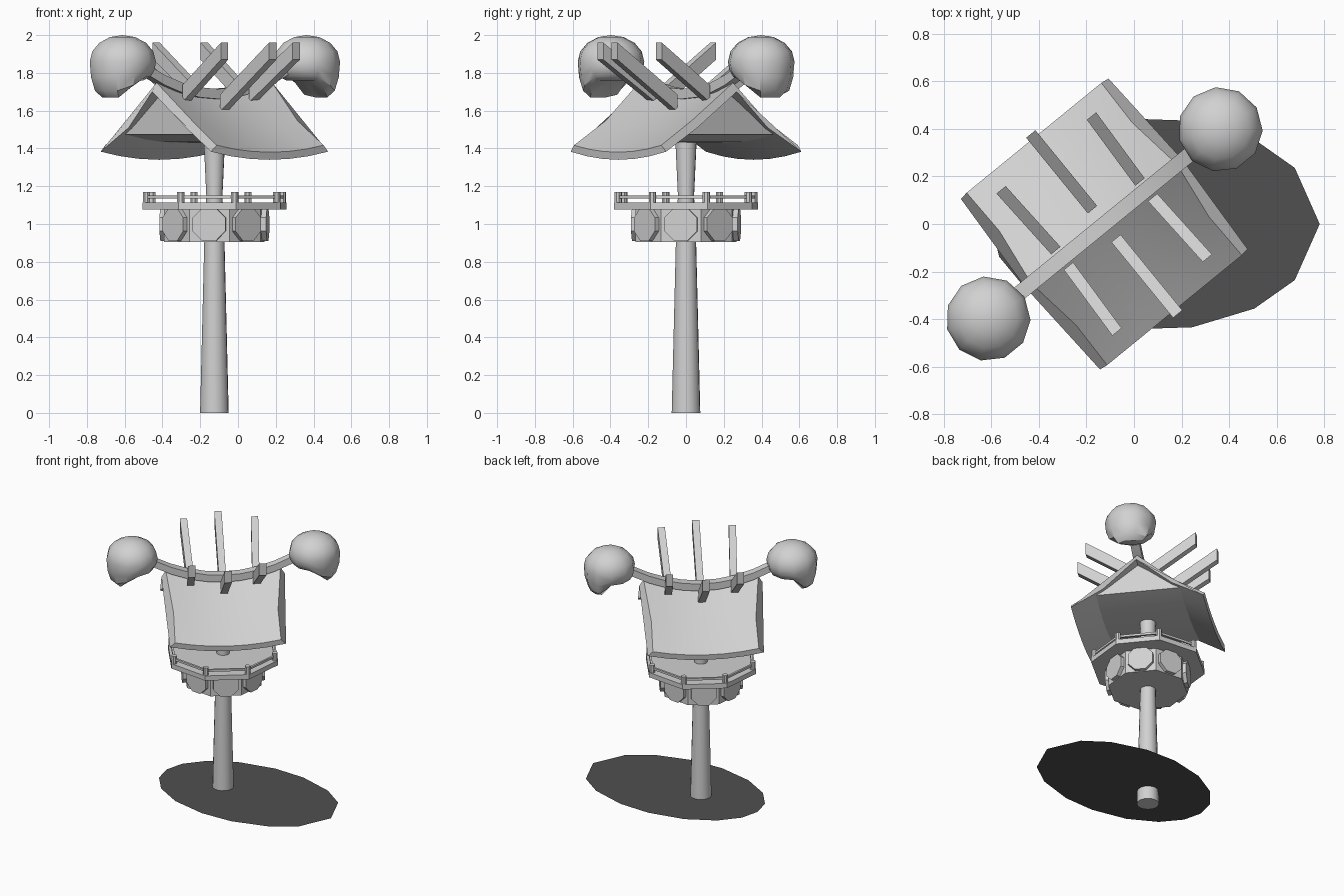
import bpy, bmesh, math
from mathutils import Vector, Matrix

if "Cube" in bpy.data.objects:
    bpy.data.objects.remove(bpy.data.objects["Cube"])

CENTRE = Vector((-0.125, 0.0, 0.0))
TURN = math.radians(39.2)
FRAME = Matrix.Translation(CENTRE) @ Matrix.Rotation(TURN, 4, 'Z')


def material(name, value):
    m = bpy.data.materials.new(name)
    m.diffuse_color = (value, value, value, 1)
    m.use_nodes = True
    m.node_tree.nodes["Principled BSDF"].inputs["Base Color"].default_value = m.diffuse_color
    return m


GREY = material("light grey", 0.64)
DARK = material("dark grey", 0.08)


def finish(name, bm, mat=GREY, frame=FRAME, smooth=True):
    bmesh.ops.recalc_face_normals(bm, faces=bm.faces)
    me = bpy.data.meshes.new(name)
    bm.to_mesh(me)
    bm.free()
    me.materials.append(mat)
    ob = bpy.data.objects.new(name, me)
    bpy.context.collection.objects.link(ob)
    ob.matrix_world = frame
    if smooth:
        bpy.ops.object.select_all(action='DESELECT')
        ob.select_set(True)
        bpy.context.view_layer.objects.active = ob
        bpy.ops.object.shade_smooth_by_angle(angle=math.radians(35))
    return ob


def skin(bm, rows, loop_rows=False):
    """Join closed rows of points; cap the ends, or join last row to first."""
    vs = [[bm.verts.new(p) for p in row] for row in rows]
    n = len(vs[0])
    pairs = list(zip(vs, vs[1:]))
    if loop_rows:
        pairs.append((vs[-1], vs[0]))
    for a, b in pairs:
        for i in range(n):
            j = (i + 1) % n
            bm.faces.new((a[i], a[j], b[j], b[i]))
    if not loop_rows:
        bm.faces.new(vs[0])
        bm.faces.new(vs[-1])


def lathe(name, profile, n, loop_rows=False, smooth=True):
    """Turn (radius, z) points about the tower axis, with corners off the axes."""
    bm = bmesh.new()
    ang = [2 * math.pi * (i + 0.5) / n for i in range(n)]
    skin(bm, [[(r * math.cos(a), r * math.sin(a), z) for a in ang]
              for r, z in profile], loop_rows)
    return finish(name, bm, smooth=smooth)


def sagging(name, section, steps=6):
    """Loft a section of (v, middle z, end rise, half length) along the ridge."""
    bm = bmesh.new()
    rows = []
    for i in range(steps + 1):
        t = 2 * i / steps - 1
        rows.append([(t * h, v, z + rise * t * t) for v, z, rise, h in section])
    skin(bm, rows)
    return finish(name, bm)


def mirrored(half):
    """Close a section given from the centre line outwards and back."""
    return half + [(-p[0],) + p[1:] for p in reversed(half) if p[0] > 0]


# Flat ground patch
bm = bmesh.new()
angles = [0, 32, 53, 77, 97, 120, 142, 162, 180]
angles += [-a for a in reversed(angles[1:-1])]
bm.faces.new([bm.verts.new((0.09 + 0.69 * math.cos(math.radians(a)),
                            0.445 * math.sin(math.radians(a)), 0.1)) for a in angles])
finish("ground_patch", bm, DARK, Matrix.Identity(4), False)

# Tapered pole, flaring again under the roof
lathe("pole", [(0.076, 0), (0.054, 0.9), (0.043, 1.15), (0.057, 1.45)], 16)

# Eight-sided cabin, deck and rail
lathe("cabin", [(0.278, 0.905), (0.278, 1.085)], 8, smooth=False)
lathe("deck", [(0.398, 1.077), (0.398, 1.113)], 8, smooth=False)
lathe("rail", [(0.383, 1.136), (0.383, 1.152), (0.367, 1.152), (0.367, 1.136)],
      8, True, False)

# Octagonal cabin panels
bm = bmesh.new()
for k in range(8):
    m = (Matrix.Rotation(k * math.pi / 4, 4, 'Z') @ Matrix.Translation((0.268, 0, 0.998))
         @ Matrix.Rotation(math.pi / 2, 4, 'Y') @ Matrix.Rotation(math.pi / 8, 4, 'Z'))
    bmesh.ops.create_cone(bm, cap_ends=True, segments=8, radius1=0.094,
                          radius2=0.094, depth=0.032, matrix=m)
finish("cabin_panels", bm, smooth=False)

# Rail posts on the deck corners
bm = bmesh.new()
for k in range(8):
    m = (Matrix.Rotation((k + 0.5) * math.pi / 4, 4, 'Z')
         @ Matrix.Translation((0.375, 0, 1.135)))
    bmesh.ops.create_cone(bm, cap_ends=True, segments=8, radius1=0.02,
                          radius2=0.02, depth=0.07, matrix=m)
finish("rail_posts", bm)

# Roof slab: top surface outwards, underside back to the ridge
top = [(0, 1.668, 0.08, 0.395), (0.255, 1.497, 0.05, 0.36), (0.467, 1.38, 0.037, 0.365)]
under = [(0.462, 1.34, 0.043, 0.40), (0.24, 1.46, 0.05, 0.39), (0, 1.62, 0.08, 0.425)]
flip = lambda pts: [(-v, z, r, h) for v, z, r, h in pts]
sagging("roof", top + under + flip(under[1::-1]) + flip(top[:0:-1]))

# Gable block closing the space under the roof
sagging("gable", mirrored([(0, 1.635, 0.075, 0.37), (0.25, 1.465, 0.05, 0.37),
                           (0.31, 1.43, 0.045, 0.37)]))

# Curved ridge beam
sagging("ridge_beam", mirrored([(0.032, 1.715, 0.2, 0.6), (0.032, 1.662, 0.2, 0.6)]), 10)

# Slanting sticks rising from both sides of the ridge
for side in (1, -1):
    for i in (-1, 0, 1):
        if i:
            ends = ((0.228, 0.042, 1.645), (0.245, 0.385, 1.87))
        else:
            ends = ((0, 0.078, 1.595), (0, 0.488, 1.87))
        bm = bmesh.new()
        skin(bm, [[(i * u + dx, side * v, z + dz) for dx, dz in
                   ((-0.025, 0), (0.025, 0), (0.025, 0.09), (-0.025, 0.09))]
                  for u, v, z in ends])
        place = ("left", "middle", "right")[i + 1]
        finish(f"stick_{'back' if side > 0 else 'front'}_{place}", bm, smooth=False)

# Rounded knobs on the beam ends with a lip drooping on the outer side
for side, label in ((1, "right"), (-1, "left")):
    bm = bmesh.new()
    bmesh.ops.create_uvsphere(bm, u_segments=11, v_segments=8, radius=1)
    for v in bm.verts:
        x, y, z = v.co
        if z >= -0.01:
            h = 1.86 + 0.14 * z
        else:
            spread = math.sqrt(x * x + y * y)
            k = spread ** -0.5 if spread > 0.05 else 1
            x, y = x * k, y * k
            h = 1.86 - (0.1 + 0.09 * min(max(x * 2.5, 0), 1)) * min(1, -1.15 * z)
        v.co = (side * (0.629 + 0.178 * x), 0.178 * y, h)
    finish(f"knob_{label}", bm)
